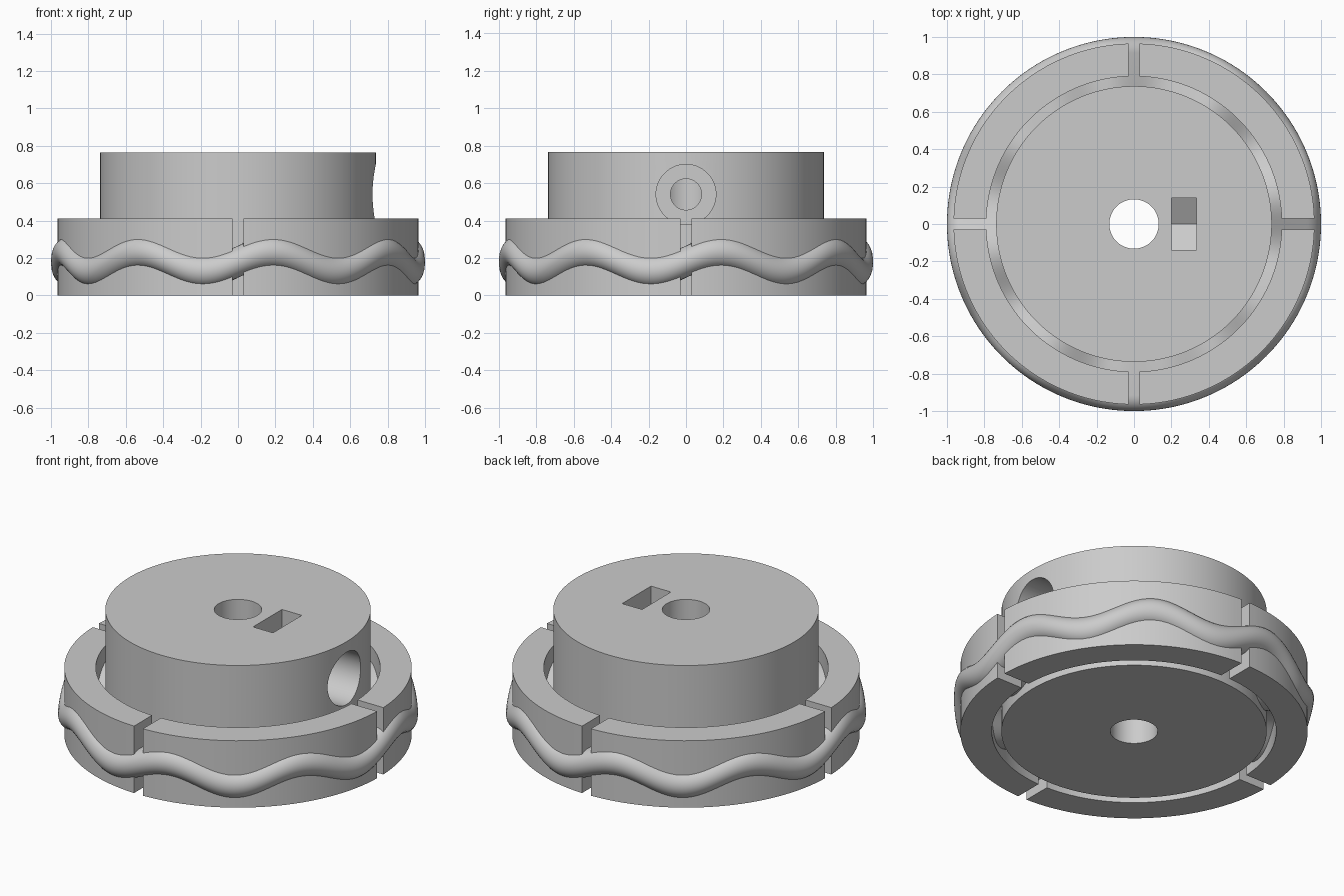
import bpy, bmesh
from math import sin, cos, pi, asin, radians
from mathutils import Matrix

if "Cube" in bpy.data.objects:
    bpy.data.objects.remove(bpy.data.objects["Cube"], do_unlink=True)

grey = bpy.data.materials.new("plain grey")
grey.use_nodes = True
grey.diffuse_color = (0.6, 0.6, 0.6, 1)
grey.node_tree.nodes["Principled BSDF"].inputs["Base Color"].default_value = (0.6, 0.6, 0.6, 1)


def finish(name, bm):
    bmesh.ops.recalc_face_normals(bm, faces=bm.faces)
    mesh = bpy.data.meshes.new(name)
    bm.to_mesh(mesh)
    bm.free()
    mesh.materials.append(grey)
    ob = bpy.data.objects.new(name, mesh)
    bpy.context.collection.objects.link(ob)
    return ob


def select(ob):
    bpy.ops.object.select_all(action='DESELECT')
    ob.select_set(True)
    bpy.context.view_layer.objects.active = ob


def smooth(ob):
    select(ob)
    bpy.ops.object.shade_smooth_by_angle(angle=radians(30))


def prism(name, outline, start, end, matrix=Matrix()):
    """Extrude a flat outline along local z."""
    bm = bmesh.new()
    low = [bm.verts.new((x, y, start)) for x, y in outline]
    high = [bm.verts.new((x, y, end)) for x, y in outline]
    bm.faces.new(low)
    bm.faces.new(high)
    for i in range(len(low)):
        j = (i + 1) % len(low)
        bm.faces.new((low[i], low[j], high[j], high[i]))
    bm.transform(matrix)
    return finish(name, bm)


def circle(r, n):
    return [(r * cos(2 * pi * i / n), r * sin(2 * pi * i / n)) for i in range(n)]


def cut(ob, cutter):
    cutter.hide_render = True
    mod = ob.modifiers.new("cut", 'BOOLEAN')
    mod.operation = 'DIFFERENCE'
    mod.solver = 'EXACT'
    mod.object = cutter
    select(ob)
    bpy.ops.object.modifier_apply(modifier=mod.name)
    bpy.data.objects.remove(cutter, do_unlink=True)


# Hub with axle bore, screw hole, counterbore and nut pocket
SCREW_Z = 0.54
along_x = Matrix.Translation((0, 0, SCREW_Z)) @ Matrix(
    ((0, 0, 1, 0), (1, 0, 0, 0), (0, 1, 0, 0), (0, 0, 0, 1)))
hub = prism("hub", circle(0.737, 128), 0, 0.765)
cut(hub, prism("bore_cutter", circle(0.132, 64), -0.1, 1))
cut(hub, prism("screw_cutter", circle(0.083, 48), 0.05, 0.6, along_x))
cut(hub, prism("counterbore_cutter", circle(0.16, 64), 0.42, 0.9, along_x))
pocket = [(-0.14, 0.4), (-0.14, -0.08), (0, -0.16), (0.14, -0.08), (0.14, 0.4)]
cut(hub, prism("nut_cutter", pocket, 0.2, 0.335, along_x))
smooth(hub)

# Outer ring in four quarters with parallel-sided gaps
INNER, OUTER, GAP, STEPS = 0.79, 0.965, 0.03, 32


def arc(r):
    a = asin(GAP / r)
    span = pi / 2 - 2 * a
    return [(r * cos(a + span * i / STEPS), r * sin(a + span * i / STEPS))
            for i in range(STEPS + 1)]


quarter = arc(OUTER) + arc(INNER)[::-1]
for k, place in enumerate(("back_left", "back_right", "front_right", "front_left")):
    smooth(prism("ring_" + place, quarter, 0, 0.41, Matrix.Rotation(k * pi / 2, 4, 'Z')))

# Wavy web with a rounded rim, joining the hub to the ring
HALF, RIM, N = 0.085, 0.915, 256
profile = [(0.72, -HALF)]
profile += [(RIM + HALF * cos(t), HALF * sin(t))
            for t in (pi * (i / 16 - 0.5) for i in range(17))]
profile += [(0.72, HALF)]
bm = bmesh.new()
rings = []
for i in range(N):
    a = 2 * pi * i / N
    lift = 0.18 + 0.05 * sin(8 * a)
    rings.append([bm.verts.new((r * cos(a), r * sin(a), z + lift)) for r, z in profile])
for i in range(N):
    p, q = rings[i], rings[(i + 1) % N]
    for j in range(len(profile)):
        k = (j + 1) % len(profile)
        bm.faces.new((p[j], p[k], q[k], q[j]))
smooth(finish("wavy_web", bm))
